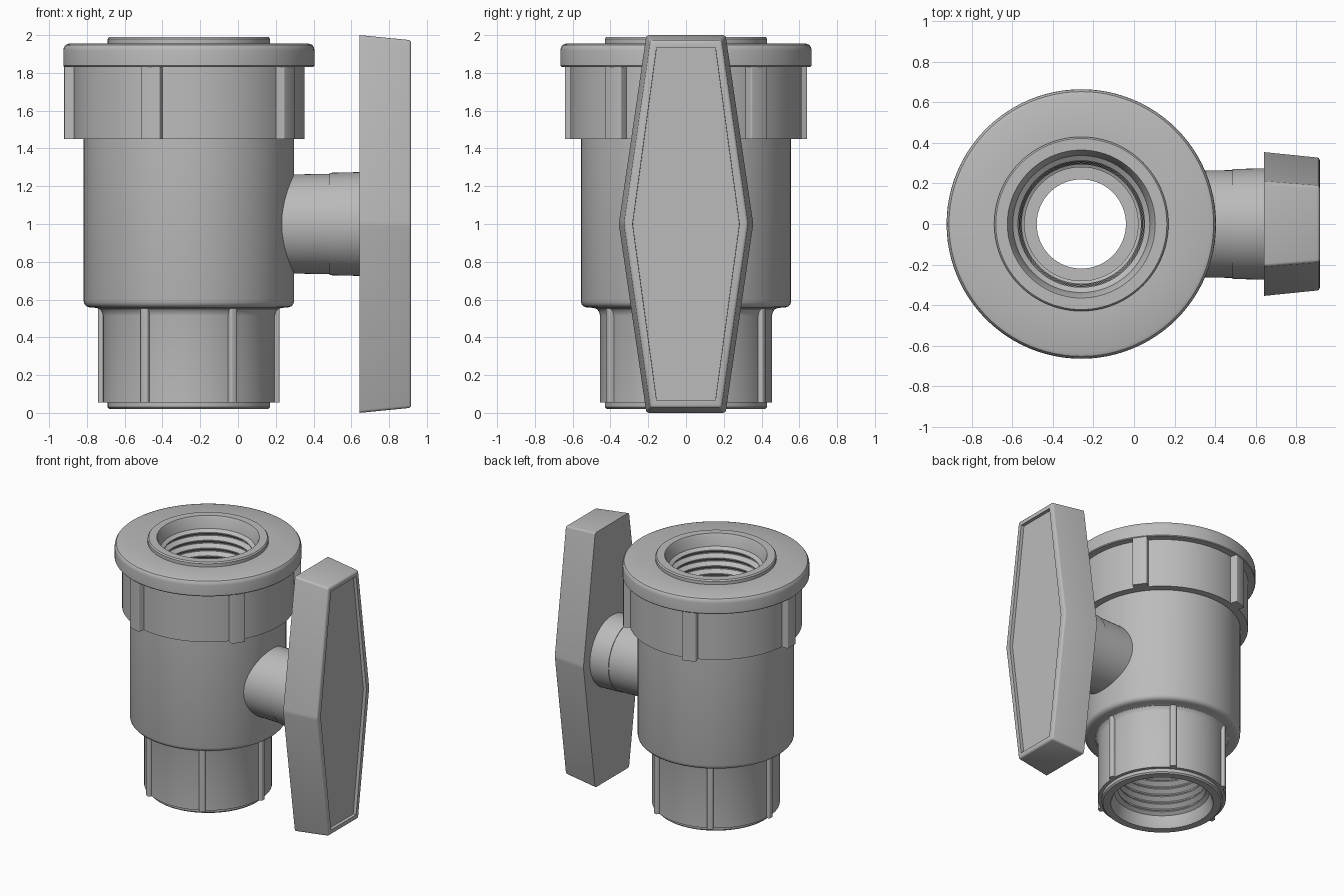
import bpy, bmesh, math
from mathutils import Matrix, Vector

cube = bpy.data.objects.get("Cube")
if cube:
    bpy.data.objects.remove(cube, do_unlink=True)

GREY = (0.5, 0.5, 0.5, 1)
mat = bpy.data.materials.new("grey plastic")
mat.use_nodes = True
mat.diffuse_color = GREY
bsdf = next(n for n in mat.node_tree.nodes if n.type == 'BSDF_PRINCIPLED')
bsdf.inputs["Base Color"].default_value = GREY

AXIS_X = -0.26          # centre line of the pipe
TO_AXIS = Matrix.Translation((AXIS_X, 0, 0))


def finish(bm, name):
    bmesh.ops.recalc_face_normals(bm, faces=bm.faces)
    mesh = bpy.data.meshes.new(name)
    bm.to_mesh(mesh)
    bm.free()
    mesh.materials.append(mat)
    obj = bpy.data.objects.new(name, mesh)
    bpy.context.collection.objects.link(obj)
    bpy.ops.object.select_all(action='DESELECT')
    obj.select_set(True)
    bpy.context.view_layer.objects.active = obj
    bpy.ops.object.shade_smooth_by_angle(angle=math.radians(32))
    return obj


def lathe(name, profile, matrix, segments=96, caps=False):
    """Revolve (radius, height) points; join last to first, or cap both ends."""
    bm = bmesh.new()
    rings = []
    for r, h in profile:
        angles = [math.tau * i / segments for i in range(segments)]
        rings.append([bm.verts.new((r * math.cos(a), r * math.sin(a), h)) for a in angles])
    pairs = list(zip(rings, rings[1:]))
    if caps:
        bm.faces.new(rings[0])
        bm.faces.new(rings[-1])
    else:
        pairs.append((rings[-1], rings[0]))
    for lo, hi in pairs:
        for i in range(segments):
            j = (i + 1) % segments
            bm.faces.new((lo[i], lo[j], hi[j], hi[i]))
    bm.transform(matrix)
    return finish(bm, name)


def ribs(name, count, start, inner, outer, width, z0, z1, round_by):
    """Ring of upright grip ribs around the pipe axis."""
    for k in range(count):
        bm = bmesh.new()
        bmesh.ops.create_cube(bm, size=1)
        bm.transform(Matrix.Diagonal((outer - inner, width, z1 - z0, 1)))
        bm.transform(Matrix.Translation(((inner + outer) / 2, 0, (z0 + z1) / 2)))
        edges = [e for e in bm.edges
                 if all(v.co.x > (inner + outer) / 2 for v in e.verts)
                 and abs(e.verts[0].co.z - e.verts[1].co.z) > 0.01]
        bmesh.ops.bevel(bm, geom=edges, offset=round_by, segments=3, profile=0.5, affect='EDGES')
        bm.transform(TO_AXIS @ Matrix.Rotation(start + math.tau * k / count, 4, 'Z'))
        finish(bm, f"{name}_{k + 1}")


# Threaded socket, listed from the mouth inwards
socket = [(0.365, 1.99), (0.355, 1.97), (0.338, 1.9)]
TURNS, PITCH = 7, 0.06
for t in range(TURNS):
    z = 1.9 - t * PITCH
    taper = 0.003 * t
    socket += [(0.312 - taper, z - 0.018), (0.312 - taper, z - 0.026),
               (0.338 - taper, z - 0.046), (0.338 - taper, z - 0.054)]
socket += [(0.3, 1.47), (0.28, 1.46), (0.28, 1.4), (0.22, 1.4)]
lower_socket = [(r, 2.01 - z) for r, z in reversed(socket)]

# Main body: outer wall upwards, then the bore downwards
outer = [(0.42, 0.02), (0.43, 0.03), (0.43, 0.055), (0.455, 0.055),
         (0.455, 0.515), (0.46, 0.535), (0.472, 0.55), (0.49, 0.556),
         (0.525, 0.558), (0.542, 0.564), (0.553, 0.576), (0.557, 0.592),
         (0.557, 1.5), (0.43, 1.5), (0.43, 1.98), (0.422, 1.99)]
lathe("valve_body", outer + socket + lower_socket, TO_AXIS)

# Union nut with a rounded flange
nut = [(0.52, 1.45), (0.612, 1.45), (0.612, 1.832), (0.66, 1.832), (0.665, 1.838),
       (0.665, 1.918), (0.662, 1.935), (0.653, 1.948), (0.635, 1.955),
       (0.425, 1.955), (0.425, 1.6), (0.52, 1.6)]
lathe("union_nut", nut, TO_AXIS)

ribs("nut_rib", 5, math.pi, 0.58, 0.66, 0.105, 1.45, 1.85, 0.008)
ribs("socket_rib", 6, 0, 0.42, 0.481, 0.045, 0.055, 0.553, 0.012)

# Stem housing and the turning stem
TO_SIDE = Matrix.Translation((0, 0, 1)) @ Matrix.Rotation(math.pi / 2, 4, 'Y')
lathe("stem", [(0.258, 0.08), (0.266, 0.485), (0.271, 0.485), (0.275, 0.65)],
      TO_SIDE, 64, caps=True)


# Handle: tapered six-sided slab with a shallow panel in its outer face
def hexagon(bm, x, mid, end, top):
    points = [(mid, 0), (end, top), (-end, top), (-mid, 0), (-end, -top), (end, -top)]
    return [bm.verts.new((x, y, 1 + z)) for y, z in points]


bm = bmesh.new()
back = hexagon(bm, 0.642, 0.356, 0.21, 1.0)
front = hexagon(bm, 0.917, 0.328, 0.188, 0.973)
bm.faces.new(back)
bm.faces.new(front)
for i in range(6):
    j = (i + 1) % 6
    bm.faces.new((back[i], back[j], front[j], front[i]))
bmesh.ops.recalc_face_normals(bm, faces=bm.faces)
rounded = [e for e in bm.edges if any(v in front for v in e.verts)]
bmesh.ops.bevel(bm, geom=rounded, offset=0.014, segments=3, profile=0.5, affect='EDGES')
face = max((f for f in bm.faces if f.normal.x > 0.9), key=lambda f: f.calc_area())
bmesh.ops.inset_region(bm, faces=[face], thickness=0.031)
bmesh.ops.inset_region(bm, faces=[face], thickness=0.001)
bmesh.ops.translate(bm, verts=face.verts[:], vec=Vector((-0.025, 0, 0)))
finish(bm, "handle")
